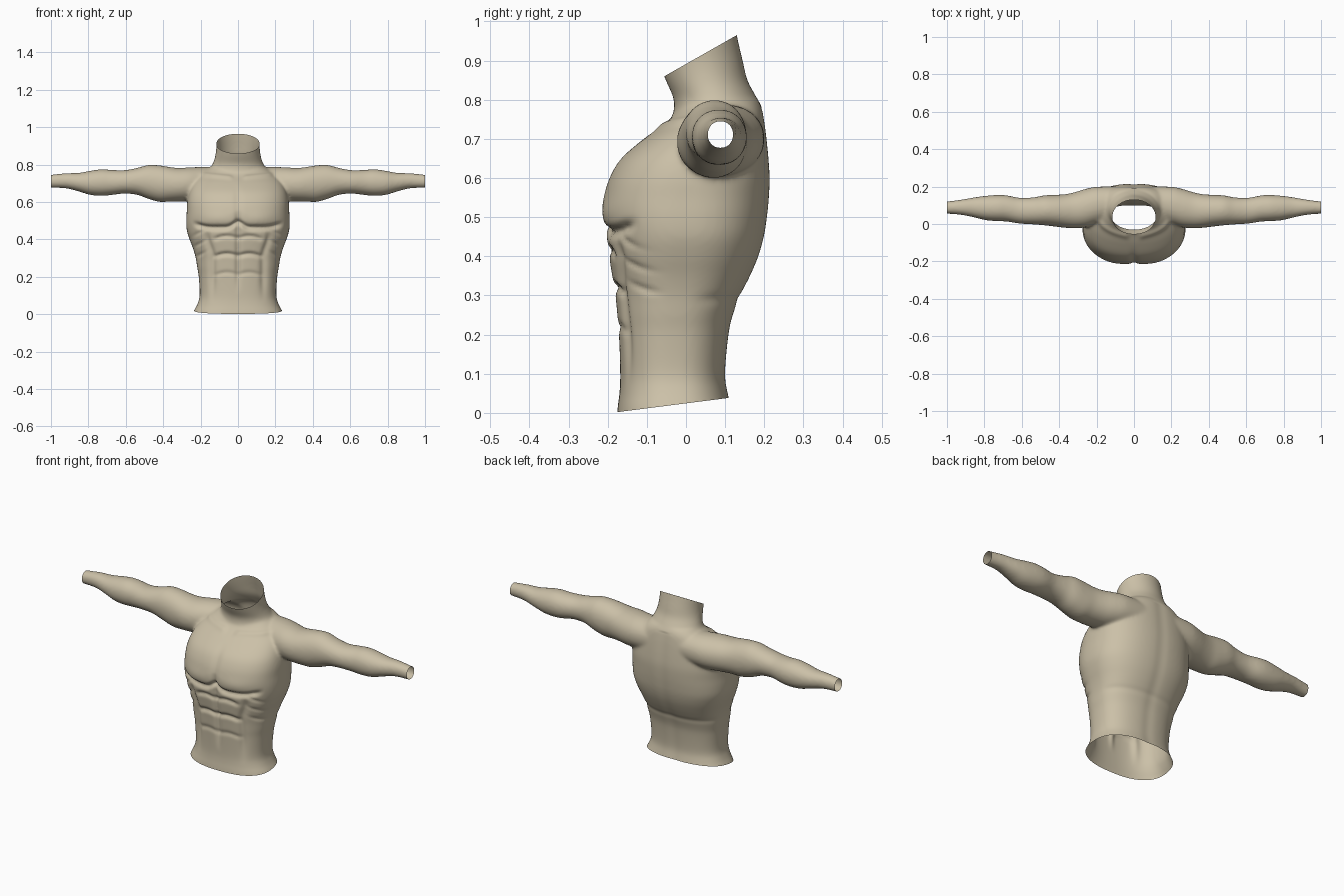
import bpy, bmesh, math
from mathutils import Vector

if "Cube" in bpy.data.objects:
    bpy.data.objects.remove(bpy.data.objects["Cube"])


def g(d, w):
    return math.exp(-(d / w) ** 2)


def step(v, a, b):
    t = min(1, max(0, (v - a) / (b - a)))
    return t * t * (3 - 2 * t)


def dense(rows, n=5):
    """Smooth spline rows through the given ones."""
    out = []
    for i in range(len(rows) - 1):
        p = [rows[max(0, min(len(rows) - 1, i + k))] for k in (-1, 0, 1, 2)]
        for s in range(n):
            t = s / n
            out.append([0.5 * (2 * b + (c - a) * t + (2 * a - 5 * b + 4 * c - d) * t * t
                               + (3 * b - a - 3 * c + d) * t ** 3) for a, b, c, d in zip(*p)])
    return out + [list(rows[-1])]


def loft(bm, rows, place, power=2.0, seg=64):
    """Closed tube; each row is position, u min, u max, v min, v max."""
    rings = []
    for pos, u0, u1, v0, v1 in dense(rows):
        ring = []
        for k in range(seg):
            a = 2 * math.pi * k / seg
            c, s = math.cos(a), math.sin(a)
            u = (u0 + u1) / 2 + (u1 - u0) / 2 * math.copysign(abs(c) ** (2 / power), c)
            v = (v0 + v1) / 2 + (v1 - v0) / 2 * math.copysign(abs(s) ** (2 / power), s)
            ring.append(bm.verts.new(place(pos, u, v)))
        rings.append(ring)
    for r0, r1 in zip(rings, rings[1:]):
        for k in range(seg):
            j = (k + 1) % seg
            bm.faces.new((r0[k], r0[j], r1[j], r1[k]))
    bm.faces.new(rings[0][::-1])
    bm.faces.new(rings[-1])


# trunk: z, half width, front y, back y
trunk = [(-.06, .265, -.18, .125), (.01, .24, -.175, .117), (.05, .219, -.17, .108),
         (.1, .205, -.168, .101), (.2, .21, -.172, .11), (.25, .218, -.176, .121),
         (.3, .226, -.181, .14), (.35, .24, -.189, .165), (.4, .259, -.197, .186),
         (.45, .274, -.203, .2), (.5, .277, -.211, .208), (.55, .274, -.21, .213),
         (.6, .272, -.196, .215), (.65, .262, -.166, .212), (.7, .242, -.108, .207),
         (.74, .21, -.052, .202), (.775, .165, -.02, .196), (.8, .13, .0, .184)]
# neck: z, half width, front y, back y
neck = [(.68, .16, -.03, .195), (.75, .155, -.034, .197), (.785, .146, -.03, .19),
        (.81, .133, -.034, .178), (.85, .121, -.052, .157), (.9, .116, -.07, .145),
        (.96, .119, -.085, .131), (1.02, .122, -.1, .12)]
# arm: x, front y, back y, bottom z, top z
arm = [(.08, .03, .2, .62, .785), (.2, .0, .199, .61, .787), (.26, -.018, .187, .604, .785),
       (.32, -.023, .169, .603, .782), (.37, -.02, .159, .602, .788), (.42, -.014, .156, .601, .796),
       (.48, -.007, .153, .617, .798), (.54, -.002, .142, .639, .782), (.61, .002, .14, .645, .77),
       (.68, .013, .153, .637, .772), (.73, .015, .155, .633, .775), (.79, .02, .151, .638, .767),
       (.85, .034, .143, .656, .756), (.92, .048, .131, .673, .754), (1.0, .055, .121, .676, .746),
       (1.06, .057, .118, .677, .742)]

bm = bmesh.new()
zmap = lambda p, u, v: (u, v, p)
loft(bm, [(z, -w, w, a, b) for z, w, a, b in trunk], zmap, 2.45)
loft(bm, [(z, -w, w, a, b) for z, w, a, b in neck], zmap)
for side in (1, -1):
    loft(bm, arm, lambda p, u, v: (side * p, u, v), 2.1)
bmesh.ops.recalc_face_normals(bm, faces=bm.faces)
me = bpy.data.meshes.new("body_parts")
bm.to_mesh(me)
bm.free()
ob = bpy.data.objects.new("muscular_torso", me)
bpy.context.collection.objects.link(ob)

# fuse the parts into one skin and soften the joins
rm = ob.modifiers.new("fuse", 'REMESH')
rm.mode = 'VOXEL'
rm.voxel_size = 0.007
sm = ob.modifiers.new("soften", 'SMOOTH')
sm.factor = 0.5
sm.iterations = 14
dg = bpy.context.evaluated_depsgraph_get()
skin = bpy.data.meshes.new_from_object(ob.evaluated_get(dg))
ob.modifiers.clear()
ob.data = skin


def relief(x, z):
    """Muscle height on the front of the trunk."""
    ax = abs(x)
    d = 0.0
    # chest muscles and the fold below them
    fold = .47 + .03 * g(ax, .035) + 1.8 * max(0, ax - .13) ** 2
    d -= .017 * g(z - fold + .008, .014) * (1 - step(ax, .2, .25))
    d += .006 * g(z - fold - .04, .035) * g(ax - .11, .08)
    # midline
    d -= .012 * g(x, .014) * step(z, .1, .25) * (1 - step(z, .5, .56))
    d -= .005 * g(x, .02) * step(z, .5, .55) * (1 - step(z, .62, .7))
    # belly muscle rows
    for zk, amp in ((.405, .009), (.31, .011), (.21, .005)):
        line = zk + .012 * math.sin(min(ax, .12) / .12 * math.pi)
        d -= amp * g(z - line, .012) * (1 - step(ax, .1, .15))
    # outer edge of the belly muscles
    d -= .009 * g(ax - .135 - .03 * step(z, .3, .42), .018) * step(z, .05, .2) * (1 - step(z, .4, .46))
    # rib muscles on the flanks
    for k in range(3):
        d -= .005 * g(z - (.44 - .06 * k) + .5 * (ax - .2), .011) * g(ax - .205, .03)
    # collar bones
    d += .006 * g(z - .728 - .1 * ax, .012) * step(ax, .015, .05) * (1 - step(ax, .16, .22))
    return d


bm = bmesh.new()
bm.from_mesh(skin)
bm.normal_update()
moves = []
for v in bm.verts:
    x, y, z = v.co
    n = v.normal
    if n.y < 0 and abs(x) < .3 and z < .8:
        moves.append((v, n * relief(x, z) * step(-n.y, .05, .5)))
    elif n.y > 0 and abs(x) < .3 and z < .78:
        # shallow spine and lower back crease
        moves.append((v, n * (-.003 * g(x, .03) - .003 * g(z - .29, .015)) * step(n.y, .1, .6)))
for v, m in moves:
    v.co += m

# open ends at the waist, neck and wrists
for co, no in (((0, -.175, .002), (0, .037, -.29)),
               ((0, -.055, .86), (0, -.105, .185)),
               ((1, 0, 0), (1, 0, 0)), ((-1, 0, 0), (-1, 0, 0))):
    bmesh.ops.bisect_plane(bm, geom=bm.verts[:] + bm.edges[:] + bm.faces[:], dist=1e-5,
                           plane_co=co, plane_no=Vector(no).normalized(), clear_outer=True)
for f in bm.faces:
    f.smooth = True
bm.to_mesh(skin)
bm.free()

mat = bpy.data.materials.new("warm clay")
mat.diffuse_color = (0.60, 0.53, 0.39, 1)
mat.use_nodes = True
mat.node_tree.nodes["Principled BSDF"].inputs["Base Color"].default_value = mat.diffuse_color
skin.materials.clear()
skin.materials.append(mat)
